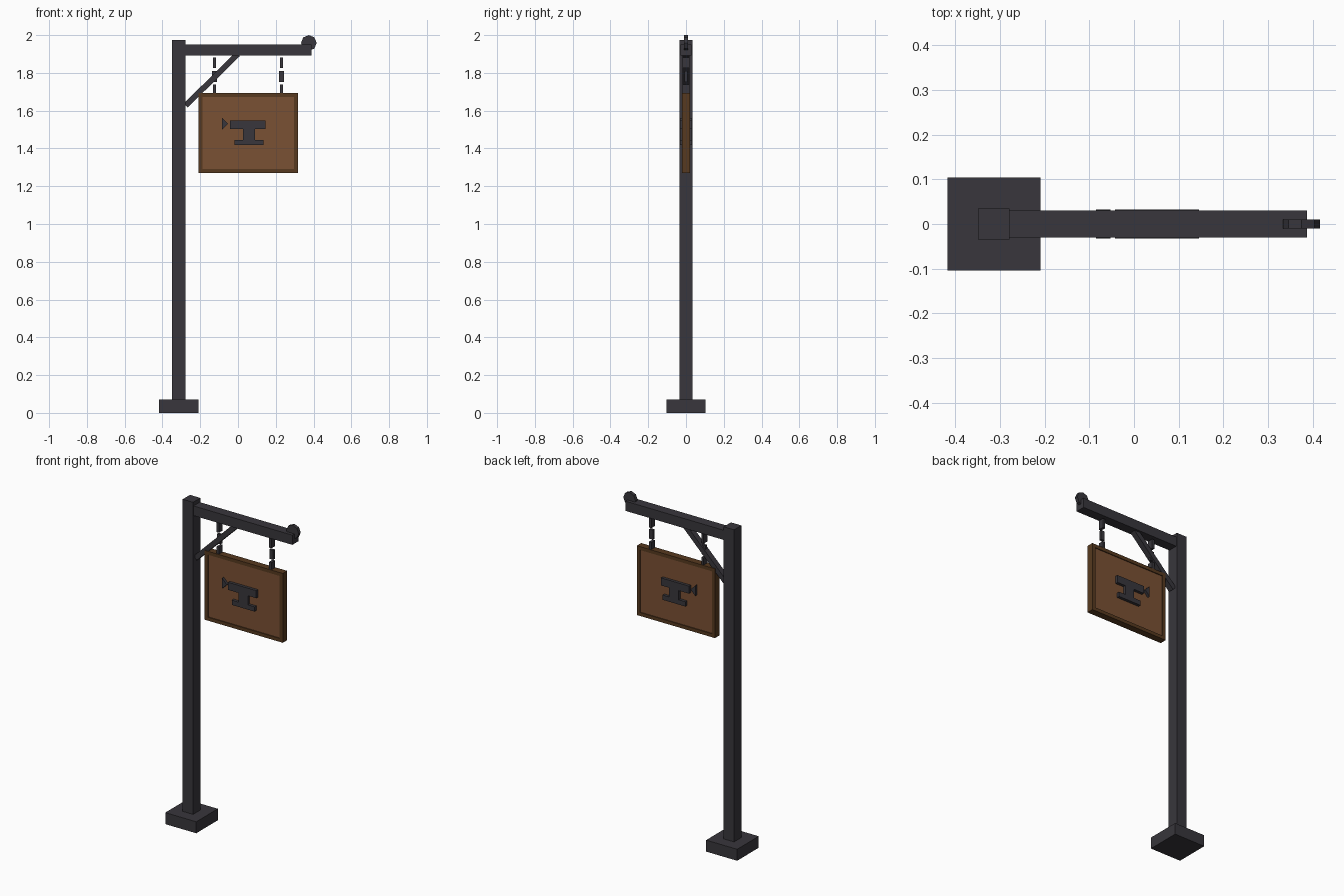
import bpy
import math
from mathutils import Vector

if "Cube" in bpy.data.objects:
    bpy.data.objects.remove(bpy.data.objects["Cube"])


def material(name, rgb):
    m = bpy.data.materials.new(name)
    m.diffuse_color = (*rgb, 1)
    m.use_nodes = True
    m.node_tree.nodes["Principled BSDF"].inputs["Base Color"].default_value = m.diffuse_color
    return m


IRON = material("dark iron", (0.040, 0.037, 0.045))
WOOD = material("brown wood", (0.195, 0.082, 0.034))
TRIM = material("dark wood trim", (0.095, 0.042, 0.014))


def prism(name, outline, half_y, mat):
    """Extrude an x-z outline (counter-clockwise from the front) along y."""
    n = len(outline)
    verts = [(x, -half_y, z) for x, z in outline] + [(x, half_y, z) for x, z in outline]
    faces = [tuple(range(n)), tuple(reversed(range(n, 2 * n)))]
    faces += [(i, i + n, (i + 1) % n + n, (i + 1) % n) for i in range(n)]
    mesh = bpy.data.meshes.new(name)
    mesh.from_pydata(verts, [], faces)
    mesh.materials.append(mat)
    ob = bpy.data.objects.new(name, mesh)
    bpy.context.collection.objects.link(ob)
    return ob


def box(name, x0, x1, z0, z1, half_y, mat=IRON):
    return prism(name, [(x0, z0), (x1, z0), (x1, z1), (x0, z1)], half_y, mat)


# Post, foot and arm
box("foot", -0.418, -0.209, 0, 0.07, 0.104)
box("post", -0.349, -0.279, 0.07, 1.974, 0.035)
box("arm", -0.279, 0.388, 1.891, 1.95, 0.03)

# Diagonal brace between post and arm
a, b = Vector((-0.277, 1.627)), Vector((0.0, 1.9))
side = (b - a).orthogonal().normalized() * 0.015
prism("brace", [a - side, b - side, b + side, a + side], 0.0175, IRON)

# Eight-sided finial disc on the arm tip
prism("finial", [(0.375 + 0.0415 * math.cos(i * math.pi / 4),
                  1.9585 + 0.0415 * math.sin(i * math.pi / 4)) for i in range(8)],
      0.01, IRON)

# Hanging links, alternately turned
for tag, x in (("left", -0.124), ("right", 0.23)):
    for i, (z0, z1) in enumerate(((1.825, 1.882), (1.752, 1.81), (1.68, 1.738))):
        hx, hy = (0.0125, 0.008) if i == 1 else (0.008, 0.0175)
        box(f"{tag}_link_{i + 1}", x - hx, x + hx, z0, z1, hy)

# Sign board with a raised trim
X0, X1, Z0, Z1, W = -0.21, 0.317, 1.271, 1.694, 0.021
box("sign_board", X0 + W, X1 - W, Z0 + W, Z1 - W, 0.0155, WOOD)
box("trim_bottom", X0, X1, Z0, Z0 + W, 0.021, TRIM)
box("trim_top", X0, X1, Z1 - W, Z1, 0.021, TRIM)
box("trim_left", X0, X0 + W, Z0 + W, Z1 - W, 0.021, TRIM)
box("trim_right", X1 - W, X1, Z0 + W, Z1 - W, 0.021, TRIM)

# Anvil emblem, standing out on both faces
prism("anvil", [(-0.019, 1.417), (0.135, 1.417), (0.135, 1.446), (0.09, 1.446),
                (0.09, 1.502), (0.146, 1.502), (0.146, 1.548), (-0.043, 1.548),
                (-0.043, 1.502), (0.026, 1.502), (0.026, 1.446), (-0.019, 1.446)],
      0.033, IRON)
prism("anvil_horn", [(-0.085, 1.498), (-0.053, 1.53), (-0.085, 1.562)], 0.032, IRON)
